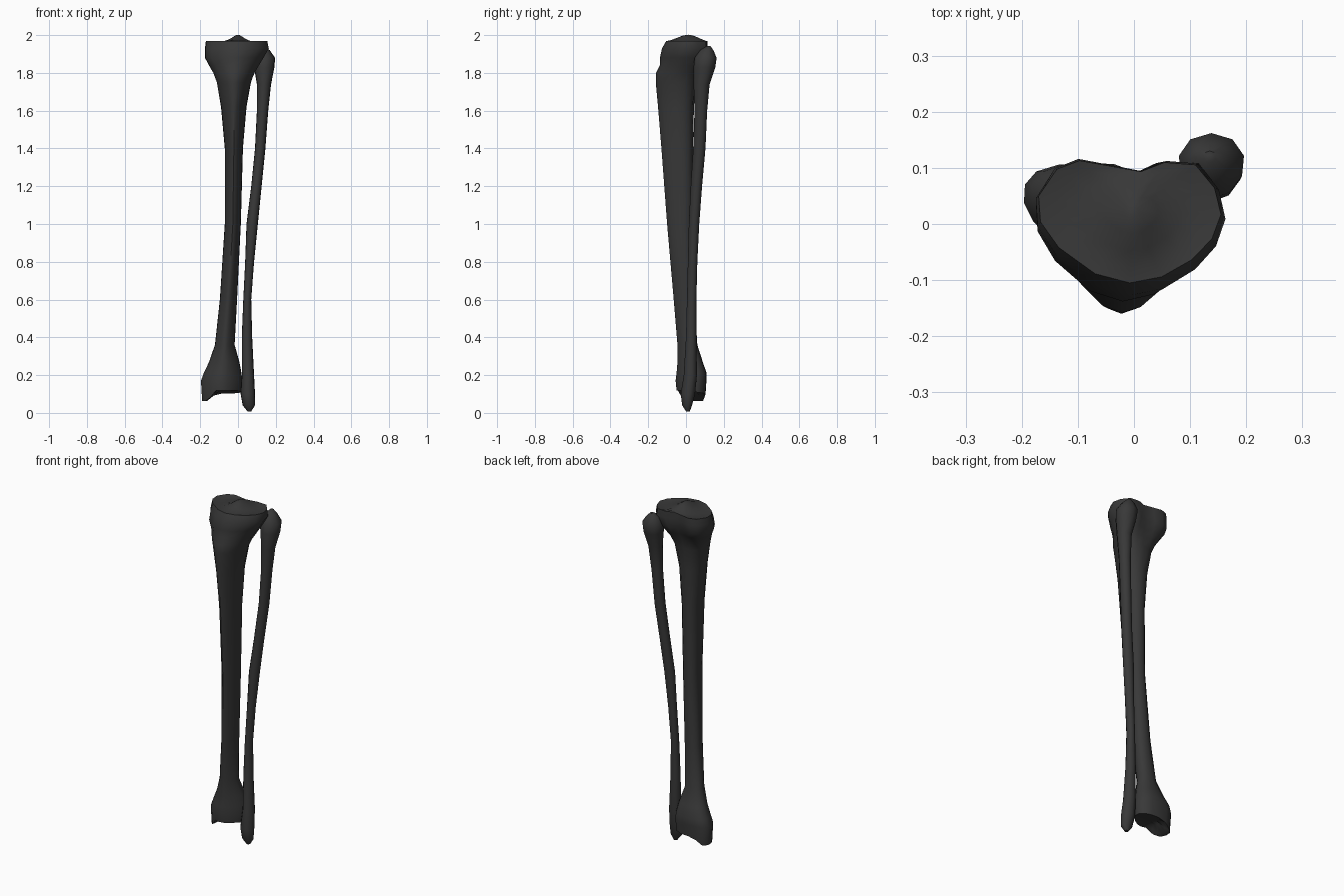
import bpy, bmesh
from math import sin, cos, pi, exp

if "Cube" in bpy.data.objects:
    bpy.data.objects.remove(bpy.data.objects["Cube"], do_unlink=True)

bone = bpy.data.materials.new("dark bone")
bone.use_nodes = True
colour = (0.04, 0.04, 0.04, 1)
bone.diffuse_color = colour
bone.node_tree.nodes["Principled BSDF"].inputs["Base Color"].default_value = colour

# Heart-shaped outline of the knee plateau, from the front round to the left and back
HEART = [(0, -1), (.35, -.9), (.68, -.62), (.9, -.28), (1, .12), (.93, .55),
         (.72, .93), (.38, .97), (.12, .82), (-.25, .92), (-.55, 1), (-.8, .86),
         (-1, .42), (-.98, 0), (-.78, -.42), (-.38, -.85)]
SIDES = len(HEART)


def oval(taper, n):
    """Unit outline that narrows towards the front by the taper."""
    pts = []
    for i in range(n):
        t = 2 * pi * i / n
        pts.append((sin(t) * (1 - taper * cos(t)), -cos(t)))
    widest = max(x for x, y in pts)
    return [(x / widest, y) for x, y in pts]


def blend(a, b, w):
    return [(p[0] * (1 - w) + q[0] * w, p[1] * (1 - w) + q[1] * w) for p, q in zip(a, b)]


def fit(outline, x0, x1, y0, y1, z):
    """Stretch a unit outline to fill the given bounds at height z."""
    return [((x0 + x1) / 2 + px * (x1 - x0) / 2, (y0 + y1) / 2 + py * (y1 - y0) / 2, z)
            for px, py in outline]


def shrink(ring, s, height):
    """Scaled copy of a ring, lifted to the surface height(x, y)."""
    cx = sum(p[0] for p in ring) / len(ring)
    cy = sum(p[1] for p in ring) / len(ring)
    pts = [(cx + (x - cx) * s, cy + (y - cy) * s) for x, y, z in ring]
    return [(x, y, height(x, y)) for x, y in pts]


def loft(name, rings, angle):
    bm = bmesh.new()
    loops = [[bm.verts.new(p) for p in ring] for ring in rings]
    n = len(loops[0])
    for a, b in zip(loops, loops[1:]):
        for i in range(n):
            j = (i + 1) % n
            bm.faces.new((a[i], a[j], b[j], b[i]))
    bm.faces.new(loops[0][::-1])
    bm.faces.new(loops[-1])
    bmesh.ops.recalc_face_normals(bm, faces=bm.faces)
    mesh = bpy.data.meshes.new(name)
    bm.to_mesh(mesh)
    bm.free()
    obj = bpy.data.objects.new(name, mesh)
    bpy.context.collection.objects.link(obj)
    mesh.materials.append(bone)
    bpy.ops.object.select_all(action='DESELECT')
    obj.select_set(True)
    bpy.context.view_layer.objects.active = obj
    bpy.ops.object.shade_smooth_by_angle(angle=angle)


def ankle_height(x, y):
    """Ankle socket with the inner ankle knob hanging below it."""
    drop = min(1, max(0, (-.12 - x) / .04))
    return .118 - .055 * drop - .015 * max(0, y / .1) * (1 - drop)


def plateau_height(x, y):
    """Two shallow dishes with a ridge between them."""
    ridge = exp(-(x / .045) ** 2) * exp(-((y - .01) / .08) ** 2)
    return 1.962 + .04 * ridge


# Shin bone: z, x range, y range, amount of heart shape
shin = [
    (.17, -.2, .025, -.055, .112, .25), (.21, -.185, .02, -.05, .112, .2),
    (.27, -.155, .008, -.045, .09, .1), (.36, -.122, -.018, -.045, .06, 0),
    (.6, -.096, -.005, -.065, .045, 0), (1, -.07, .015, -.1, .035, 0),
    (1.4, -.07, .026, -.13, .037, 0), (1.62, -.09, .045, -.148, .042, 0),
    (1.75, -.115, .07, -.16, .055, .25), (1.8, -.133, .09, -.158, .07, .5),
    (1.84, -.155, .112, -.138, .09, .8), (1.88, -.175, .135, -.138, .112, 1),
    (1.93, -.175, .163, -.127, .116, 1), (1.968, -.17, .155, -.105, .113, 1),
]
shaft = oval(.35, SIDES)
rings = [fit(blend(shaft, HEART, w), x0, x1, y0, y1, z) for z, x0, x1, y0, y1, w in shin]
base = shrink(rings[0], .94, ankle_height)
sole = [shrink(base, s, ankle_height) for s in (.1, .4, .75)]
top = [shrink(rings[-1], s, plateau_height) for s in (.8, .55, .3, .08)]
loft("shin_bone", sole + [base] + rings + top, .8)

# Slender outer leg bone: z, x range, y range
outer = [
    (.008, .05, .07, 0, .02), (.04, .025, .09, -.02, .032), (.1, .014, .09, -.028, .048),
    (.2, .02, .085, -.012, .058), (.4, .02, .075, 0, .055), (.6, .028, .07, .005, .055),
    (.8, .038, .085, .01, .06), (1, .045, .105, .015, .07), (1.2, .07, .125, .025, .085),
    (1.4, .09, .145, .038, .103), (1.6, .1, .16, .045, .112), (1.74, .1, .175, .04, .125),
    (1.83, .085, .193, .04, .155), (1.88, .08, .196, .045, .162), (1.92, .1, .168, .075, .145),
    (1.942, .125, .145, .11, .13),
]
thin = oval(.1, 10)
loft("outer_leg_bone", [fit(thin, *r[1:], r[0]) for r in outer], .8)
